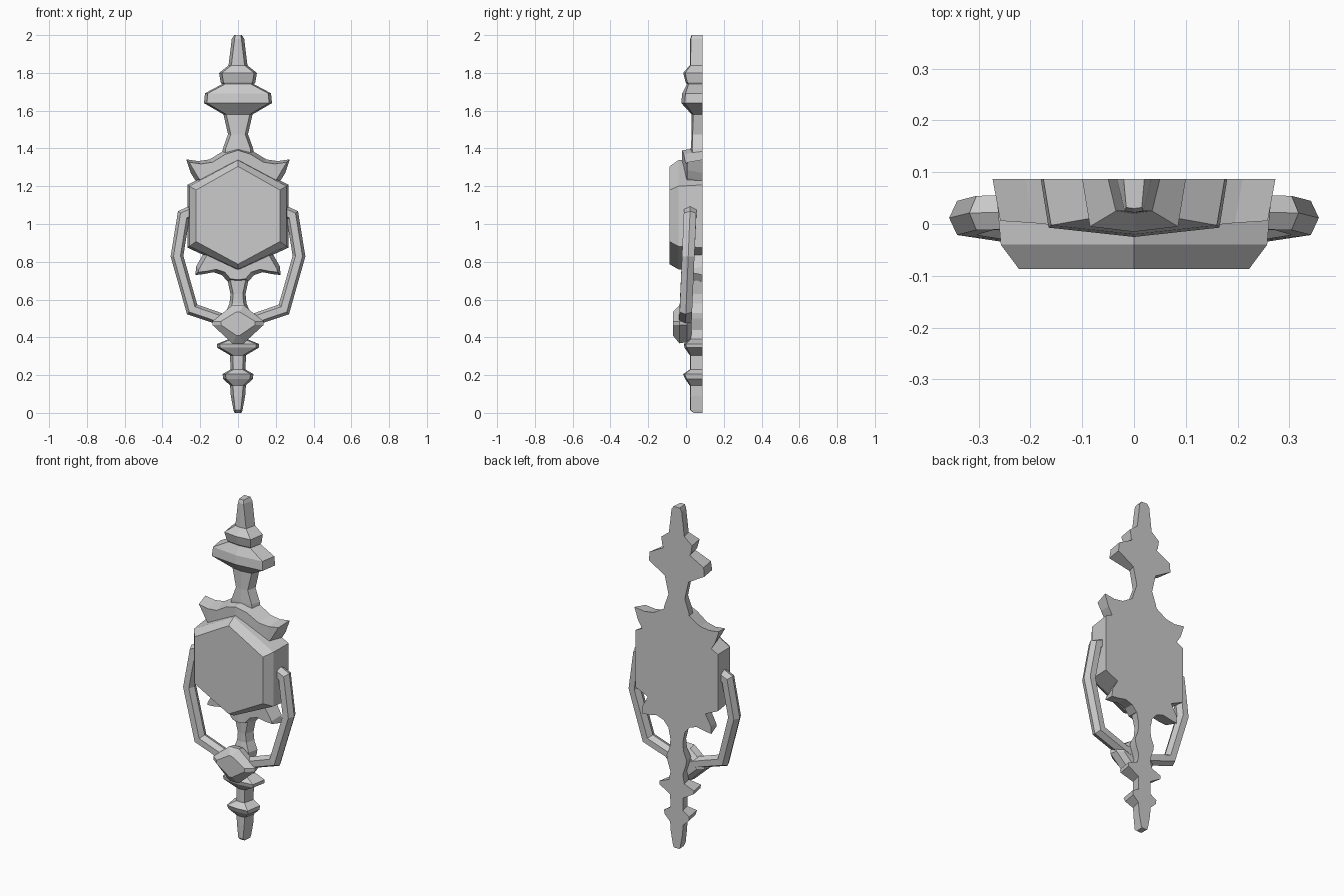
import bpy, bmesh
from mathutils import Vector

BACK = 0.087


def loft(name, rings, mirror=False, cap_start=True):
    """Skin a list of equal-length closed rings, with flat end caps."""
    bm = bmesh.new()
    rows = [[bm.verts.new(p) for p in r] for r in rings]
    n = len(rows[0])
    for a, b in zip(rows, rows[1:]):
        for i in range(n):
            j = (i + 1) % n
            bm.faces.new((a[i], a[j], b[j], b[i]))
    if cap_start:
        bm.faces.new(rows[0])
    bm.faces.new(rows[-1])
    bmesh.ops.recalc_face_normals(bm, faces=bm.faces)
    me = bpy.data.meshes.new(name)
    bm.to_mesh(me)
    bm.free()
    ob = bpy.data.objects.new(name, me)
    bpy.context.collection.objects.link(ob)
    if mirror:
        m = ob.modifiers.new("Mirror", 'MIRROR')
        m.use_clip = True
        m.merge_threshold = 0.0005
    return ob


def spindle(name, rows):
    """Flat-backed turned post; rows are (z, half width, front y)."""
    rings = []
    for z, w, y in rows:
        f = max(w - 0.015, 0.015)
        s = y + 0.1 * w
        rings.append([(-w, BACK, z), (-f, s, z), (0, y, z), (f, s, z), (w, BACK, z)])
    return loft(name, rings)


def scroll(name, sections):
    """Winged scroll; sections are (x low, z low, x high, z high, front y)."""
    rings = []
    for xl, zl, xh, zh, y in sections:
        k = 0.015
        fl, fh = (max(xl - k, 0) if xl else 0), (max(xh - k, 0) if xh else 0)
        rings.append([(xl, BACK, zl), (xh, BACK, zh),
                      (fh, y, zh - k), (fl, y, zl + k)])
    return loft(name, rings, mirror=True, cap_start=False)


# Upper finial
spindle("upper_finial", [
    (2.0, 0.02, 0.03), (1.98, 0.033, 0.022), (1.84, 0.05, 0.02),
    (1.80, 0.10, -0.015), (1.75, 0.092, -0.002), (1.74, 0.085, 0.005),
    (1.692, 0.175, -0.02), (1.64, 0.18, -0.025), (1.58, 0.077, 0.03),
    (1.475, 0.053, 0.03), (1.40, 0.08, 0.025), (1.25, 0.10, 0.025)])

# Lower stem with two discs
spindle("lower_finial", [
    (0.85, 0.09, 0.025), (0.70, 0.055, 0.025), (0.63, 0.04, 0.03),
    (0.58, 0.045, 0.03), (0.53, 0.065, 0.02), (0.50, 0.06, 0.02),
    (0.44, 0.04, 0.025), (0.39, 0.05, 0.02), (0.365, 0.112, -0.012),
    (0.345, 0.11, -0.008), (0.305, 0.042, 0.02), (0.23, 0.04, 0.02),
    (0.205, 0.082, -0.015), (0.18, 0.078, -0.005), (0.145, 0.042, 0.02),
    (0.09, 0.038, 0.02), (0.015, 0.024, 0.022), (0.0, 0.018, 0.04)])

# Winged scrolls above and below the plate
scroll("upper_scroll", [
    (0, 1.10, 0, 1.405, -0.022), (0.08, 1.10, 0.08, 1.385, -0.012),
    (0.15, 1.15, 0.15, 1.342, -0.004), (0.20, 1.20, 0.21, 1.333, 0.002),
    (0.225, 1.23, 0.273, 1.342, 0.006), (0.25, 1.27, 0.273, 1.338, 0.008)])
scroll("lower_scroll", [
    (0, 0.69, 0, 0.95, 0.0), (0.055, 0.695, 0.055, 0.95, 0.005),
    (0.085, 0.73, 0.10, 0.93, 0.008), (0.13, 0.745, 0.14, 0.89, 0.01),
    (0.18, 0.735, 0.185, 0.84, 0.012), (0.225, 0.73, 0.222, 0.775, 0.015)])


def hexagon(y, w, top, hi, lo, bottom):
    return [(0, y, top), (w, y, hi), (w, y, lo), (0, y, bottom), (-w, y, lo), (-w, y, hi)]


# Chamfered hexagonal plate
loft("hexagon_plate", [
    hexagon(BACK, 0.268, 1.345, 1.207, 0.875, 0.752),
    hexagon(-0.04, 0.257, 1.338, 1.20, 0.882, 0.76),
    hexagon(-0.087, 0.222, 1.305, 1.18, 0.907, 0.787)])

# Hanging knocker ring: six-sided bar swept with mitred corners
path = [Vector(p) for p in [(0.2, 1.085), (0.288, 1.045), (0.323, 0.83),
                            (0.243, 0.548), (0, 0.465)]]
section = [(-0.018, -0.033), (0.018, -0.033), (0.033, 0.0),
           (0.018, 0.033), (-0.018, 0.033), (-0.033, 0.0)]
rings = []
for i, p in enumerate(path):
    d0 = (p - path[max(i - 1, 0)]).normalized()
    d1 = (path[min(i + 1, len(path) - 1)] - p).normalized()
    if i == 0:
        d0 = d1
    if i == len(path) - 1:
        d0 = d1 = Vector((-1, 0))
    t = (d0 + d1).normalized()
    side = Vector((t.y, -t.x)) / max(t.dot(d0), 0.6)
    yc = -0.003 + 0.025 * (p.y - 0.5) / 0.56
    rings.append([(p.x + side.x * a, yc + b, p.y + side.y * a) for a, b in section])
    if i == len(path) - 1:
        rings[-1] = [(0, y, z) for x, y, z in rings[-1]]
# Leave the centre end capped inside the striker
loft("knocker_ring", rings, mirror=True)


def lozenge(y, w, top, bottom, flat):
    mid = 0.475
    return [(-flat, y, top), (flat, y, top), (w, y, mid + 0.01), (w, y, mid - 0.01),
            (flat, y, bottom), (-flat, y, bottom), (-w, y, mid - 0.01), (-w, y, mid + 0.01)]


# Diamond striker at the bottom of the ring
loft("striker", [
    lozenge(0.028, 0.09, 0.54, 0.40, 0.02),
    lozenge(0.005, 0.125, 0.562, 0.375, 0.03),
    lozenge(-0.035, 0.135, 0.57, 0.368, 0.03),
    lozenge(-0.07, 0.09, 0.535, 0.41, 0.008)])
